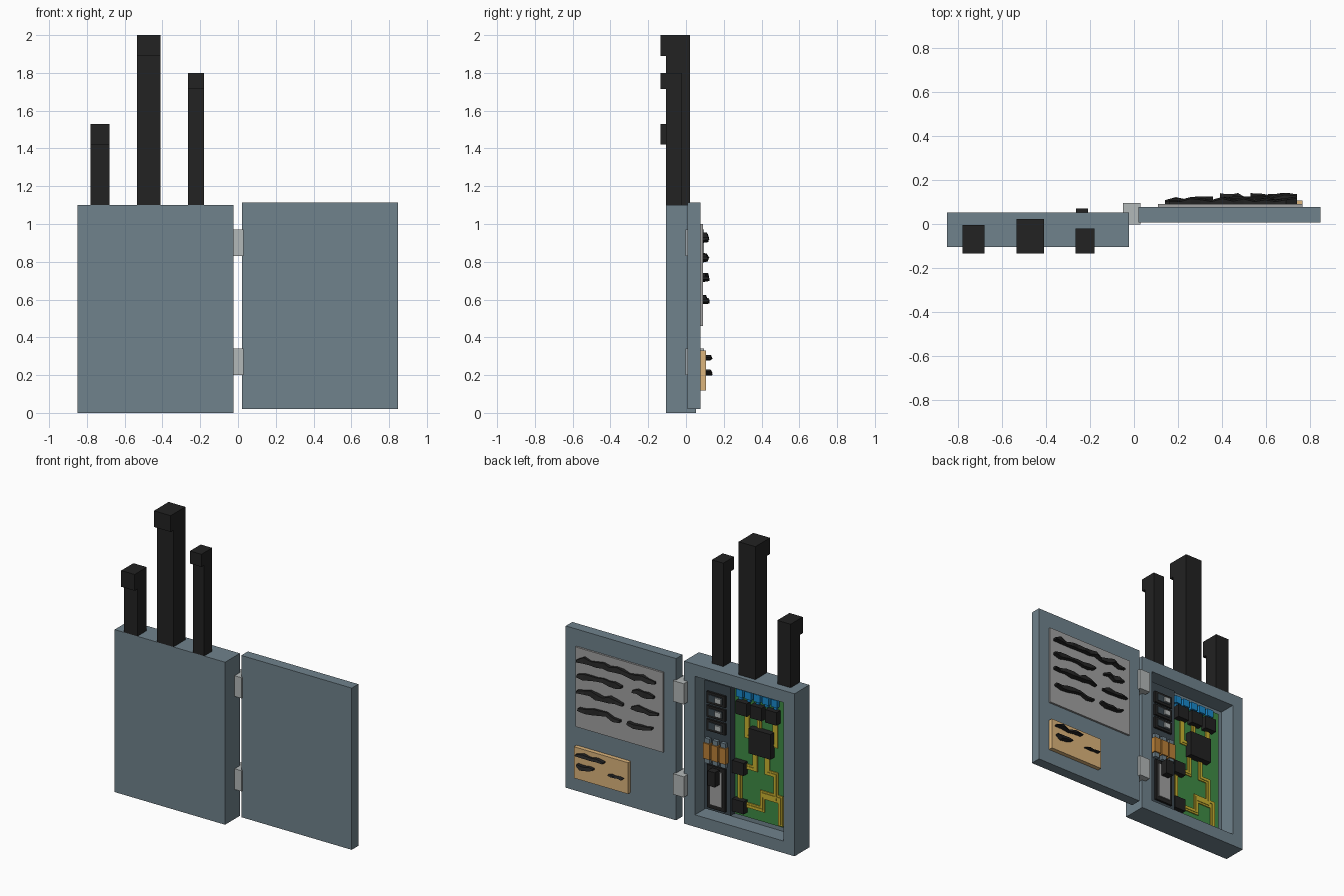
import bpy, bmesh, random

if "Cube" in bpy.data.objects:
    bpy.data.objects.remove(bpy.data.objects["Cube"])
random.seed(4)


def mat(name, r, g, b):
    m = bpy.data.materials.new(name)
    m.diffuse_color = (r, g, b, 1)
    m.use_nodes = True
    m.node_tree.nodes["Principled BSDF"].inputs["Base Color"].default_value = m.diffuse_color
    return m


STEEL = mat("blue_steel", .162, .224, .264)
DARK = mat("dark_slate", .045, .065, .08)
BLACK = mat("black", .016, .016, .016)
GREY = mat("pale_grey", .45, .48, .48)
PAPER = mat("paper_grey", .36, .36, .36)
TAN = mat("tan_note", .72, .46, .2)
GREEN = mat("board_green", .05, .26, .06)
GOLD = mat("gold", .6, .45, .03)
BLUE = mat("terminal_blue", .01, .25, .6)
COPPER = mat("fuse_orange", .5, .22, .04)


def finish(name, bm, m):
    bmesh.ops.recalc_face_normals(bm, faces=bm.faces)
    me = bpy.data.meshes.new(name)
    bm.to_mesh(me)
    bm.free()
    ob = bpy.data.objects.new(name, me)
    bpy.context.collection.objects.link(ob)
    me.materials.append(m)
    return ob


def box_bm(x, y, z, bm=None):
    """Axis aligned block from (min, max) pairs."""
    bm = bm or bmesh.new()
    for v in bmesh.ops.create_cube(bm, size=1)["verts"]:
        v.co = [lo + (c + .5) * (hi - lo) for c, (lo, hi) in zip(v.co, (x, y, z))]
    return bm


def box(name, x, y, z, m):
    return finish(name, box_bm(x, y, z), m)


def block(name, cx, cz, w, h, y, m):
    """Block given by its centre and size on the panel plane."""
    return box(name, (cx - w / 2, cx + w / 2), y, (cz - h / 2, cz + h / 2), m)


# Cabinet with a recess in its back face
bm = box_bm((-.85, -.023), (-.105, .053), (0, 1.1))
bm.normal_update()
back = max(bm.faces, key=lambda f: f.calc_center_median().y)
bmesh.ops.inset_region(bm, faces=[back], thickness=.115)
ext = bmesh.ops.extrude_face_region(bm, geom=[back])
bmesh.ops.translate(bm, vec=(0, -.113, 0),
                    verts=[g for g in ext["geom"] if isinstance(g, bmesh.types.BMVert)])
if back.is_valid:
    bmesh.ops.delete(bm, geom=[back], context='FACES_ONLY')
finish("cabinet", bm, STEEL)

# Open door and hinges
box("door", (.02, .847), (.007, .077), (.02, 1.115), STEEL)
for z in (.20, .83):
    box("hinge", (-.05, .03), (-.003, .095), (z, z + .14), GREY)

# Cable ducts with an overhanging front lip
for x0, x1, yb, top, lip in ((-.78, -.68, -.005, 1.53, .11),
                             (-.535, -.41, .022, 2.0, .11),
                             (-.265, -.18, -.02, 1.8, .085)):
    bm = bmesh.new()
    prof = [(-.105, 1.1), (yb, 1.1), (yb, top), (-.135, top),
            (-.135, top - lip), (-.105, top - lip)]
    face = bm.faces.new([bm.verts.new((x0, y, z)) for y, z in prof])
    ext = bmesh.ops.extrude_face_region(bm, geom=[face])
    bmesh.ops.translate(bm, vec=(x1 - x0, 0, 0),
                        verts=[g for g in ext["geom"] if isinstance(g, bmesh.types.BMVert)])
    finish("cable_duct", bm, BLACK)

# Notice sheets on the door
box("notice_sheet", (.11, .765), (.075, .09), (.46, 1.0), PAPER)
box("small_note", (.36, .765), (.075, .106), (.118, .33), TAN)


def scribble(x0, x1, z, y, h):
    """Jagged unreadable dark stroke along x, tapering at both ends."""
    bm = bmesh.new()
    n = max(4, int((x1 - x0) / .045))
    prev = None
    for i in range(n + 1):
        x = x0 + (x1 - x0) * i / n
        half = h * (.2 if i in (0, n) else random.uniform(.3, .6))
        c = z + random.uniform(-.3, .3) * h
        f = y + random.uniform(.018, .036)
        ring = [bm.verts.new(p) for p in ((x, y - .003, c - half), (x, f, c - half * .8),
                                          (x, f - .008, c + half), (x, y - .003, c + half))]
        if prev:
            for k in range(4):
                bm.faces.new((prev[k], prev[k - 1], ring[k - 1], ring[k]))
        if i in (0, n):
            bm.faces.new(ring)
        prev = ring
    finish("scribble", bm, BLACK)


for x0, x1, z in ((.16, .74, .925), (.41, .74, .825), (.17, .33, .825), (.40, .74, .715),
                  (.14, .34, .715), (.42, .73, .60), (.18, .36, .60)):
    scribble(x0, x1, z, .09, .036)
scribble(.53, .74, .29, .106, .02)
scribble(.61, .73, .217, .106, .024)
scribble(.39, .50, .217, .106, .008)

# Breaker panel on the hinge side of the recess
box("breaker_panel", (-.335, -.137), (-.06, 0), (.115, .985), DARK)
for z in (.88, .787, .694):
    block("breaker_body", -.232, z, .14, .078, (0, .014), BLACK)
    block("breaker_plate", -.232, z, .10, .045, (.014, .018), DARK)
    block("breaker_toggle", -.255, z, .045, .034, (.018, .028), GREY)

# Row of fuses with metal end caps
for x in (-.172, -.232, -.292):
    block("fuse_body", x, .52, .05, .105, (0, .03), COPPER)
    for z in (.452, .588):
        block("fuse_cap", x, z, .036, .032, (0, .022), STEEL)

# Main switch
block("switch_base", -.235, .28, .135, .29, (0, .014), BLACK)
block("switch_plate", -.235, .28, .09, .235, (.014, .022), PAPER)
block("switch_lever", -.237, .365, .055, .10, (.02, .07), BLACK)

# Circuit board
box("circuit_board", (-.735, -.335), (-.06, -.045), (.115, .985), GREEN)
for i in range(5):
    x = -.385 - i * .065
    block("terminal", x, .95, .048, .05, (-.045, -.02), BLUE)
    block("terminal_clamp", x, .917, .025, .022, (-.045, -.03), BLUE)
for x in (-.41, -.522, -.634):
    block("relay_chip", x, .86, .085, .088, (-.045, -.002), BLACK)
block("main_chip", -.55, .66, .165, .17, (-.045, 0), BLACK)
for z in (.45, .19):
    block("small_chip", -.385, z, .085, .085, (-.045, -.005), BLACK)

# Gold traces: raised strips with a thinner ridge along the middle
paths = (
    [(-.43, .84), (-.43, .67), (-.52, .67)],
    [(-.522, .84), (-.522, .70)],
    [(-.64, .84), (-.64, .66), (-.58, .66)],
    [(-.49, .64), (-.49, .46), (-.39, .46)],
    [(-.375, .44), (-.375, .20)],
    [(-.58, .64), (-.58, .46), (-.645, .46), (-.645, .31), (-.545, .29)],
    [(-.545, .31), (-.545, .20), (-.39, .20)],
    [(-.645, .31), (-.68, .31), (-.68, .14)],
)
for path in paths:
    for w, top, m, name in ((.034, -.038, GOLD, "trace"), (.01, -.034, GREY, "trace_ridge")):
        if name == "trace_ridge":
            m = GOLD
        bm = bmesh.new()
        for (xa, za), (xb, zb) in zip(path, path[1:]):
            box_bm((min(xa, xb) - w / 2, max(xa, xb) + w / 2), (-.046, top),
                   (min(za, zb) - w / 2, max(za, zb) + w / 2), bm)
        finish(name, bm, m)
